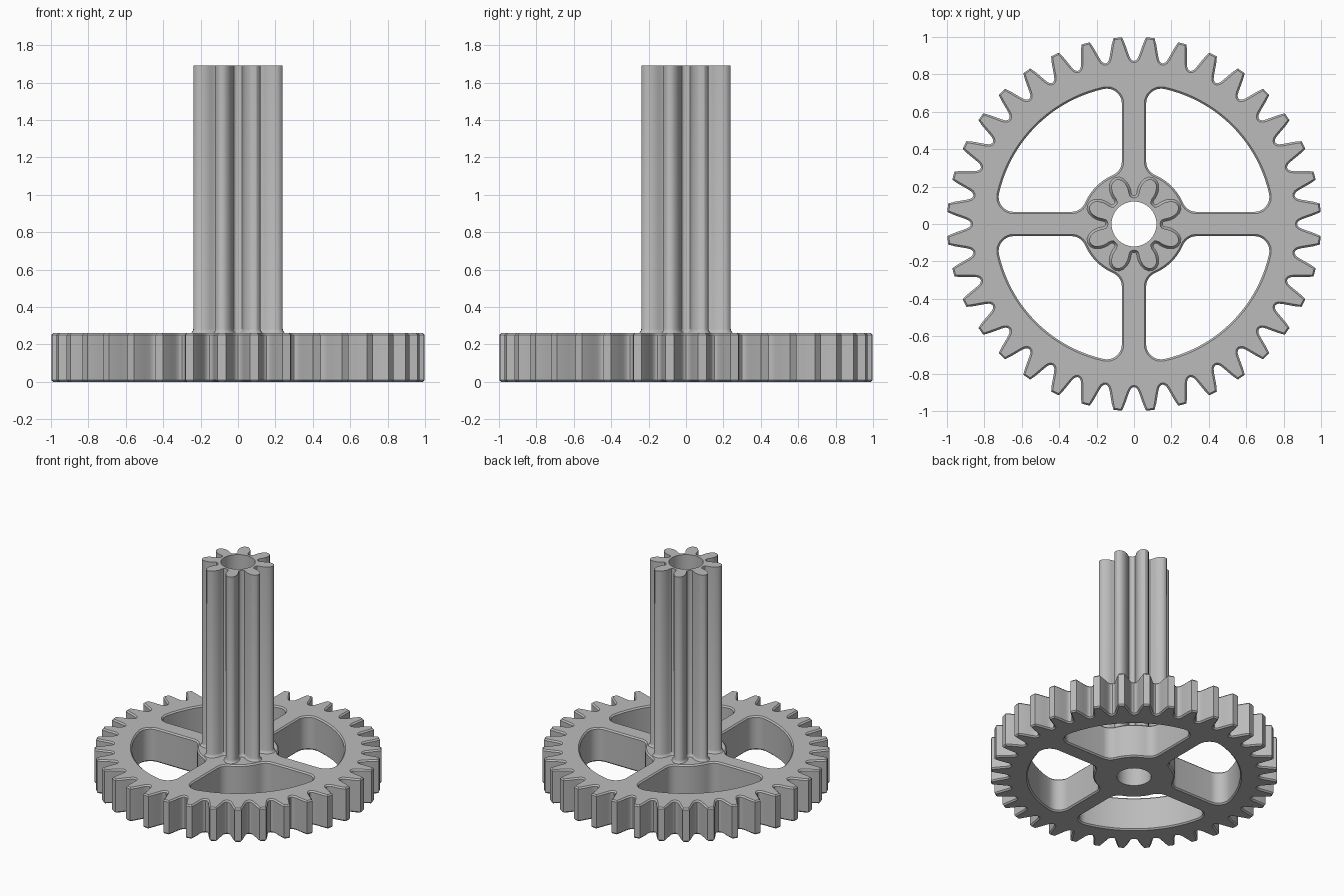
import bpy
import bmesh
from math import sin, cos, radians, degrees, asin, acos, sqrt, atan2
from mathutils import Vector

cube = bpy.data.objects.get("Cube")
if cube:
    bpy.data.objects.remove(cube, do_unlink=True)

grey = bpy.data.materials.new("mid_grey")
grey.use_nodes = True
grey.diffuse_color = (0.5, 0.5, 0.5, 1)
grey.node_tree.nodes["Principled BSDF"].inputs["Base Color"].default_value = (0.5, 0.5, 0.5, 1)


def polar(r, deg):
    return Vector((r * cos(radians(deg)), r * sin(radians(deg))))


def arc(centre, r, start, end, steps):
    return [centre + polar(r, start + (end - start) * i / steps) for i in range(steps + 1)]


def circle(r, steps=64):
    return arc(Vector((0, 0)), r, 0, 360, steps)[:-1]


def toothed(count, flank):
    """Outline of a toothed wheel; flank holds (half angle, radius) from valley to tip."""
    pitch = 360 / count
    outline = []
    for i in range(count):
        middle = (i + 0.5) * pitch
        outline += [polar(r, middle - a) for a, r in flank]
        outline += [polar(r, middle + a) for a, r in reversed(flank[1:])]
    return outline


def grow(loop, distance):
    """Move a counter-clockwise loop outwards along its normals."""
    result = []
    for i, p in enumerate(loop):
        a = (p - loop[i - 1]).normalized()
        b = (loop[(i + 1) % len(loop)] - p).normalized()
        n = Vector((a.y + b.y, -a.x - b.x)).normalized()
        result.append(p + n * distance)
    return result


def solid(name, walls):
    """Stack each loop through (z, growth) levels, then cap the ends around the holes."""
    bm = bmesh.new()
    ends = [[], []]
    for loop, levels in walls:
        rings = [[bm.verts.new((p.x, p.y, z)) for p in grow(loop, d)] for z, d in levels]
        n = len(loop)
        for low, high in zip(rings, rings[1:]):
            for i in range(n):
                j = (i + 1) % n
                bm.faces.new((low[i], low[j], high[j], high[i]))
        for end, ring in zip(ends, (rings[0], rings[-1])):
            end += [bm.edges.get((ring[i], ring[i - 1])) for i in range(n)]
    for end in ends:
        bmesh.ops.triangle_fill(bm, edges=end, use_beauty=True)
    bmesh.ops.recalc_face_normals(bm, faces=bm.faces)
    mesh = bpy.data.meshes.new(name)
    bm.to_mesh(mesh)
    bm.free()
    mesh.materials.append(grey)
    obj = bpy.data.objects.new(name, mesh)
    bpy.context.collection.objects.link(obj)
    bpy.ops.object.select_all(action='DESELECT')
    obj.select_set(True)
    bpy.context.view_layer.objects.active = obj
    bpy.ops.object.shade_smooth_by_angle(angle=radians(30))
    return obj


def window():
    """Rounded opening between two spokes, in the first quadrant."""
    half_spoke, hub, rim, fillet = 0.065, 0.285, 0.74, 0.08
    y = half_spoke + fillet
    outer = Vector((sqrt((rim - fillet) ** 2 - y * y), y))
    inner = Vector((sqrt((hub + fillet) ** 2 - y * y), y))
    out_angle = degrees(atan2(outer.y, outer.x))
    in_angle = degrees(atan2(inner.y, inner.x))
    origin = Vector((0, 0))
    half = arc(origin, hub, 45, in_angle, 6)
    half += arc(inner, fillet, in_angle + 180, 270, 6)[1:]
    half += arc(outer, fillet, -90, out_angle, 8)
    half += arc(origin, rim, out_angle, 45, 10)[1:]
    # Mirror across the diagonal to close the loop
    return half + [Vector((p.y, p.x)) for p in reversed(half[1:-1])]


# Large spoked wheel
THICK, EDGE, TOP, BORE = 0.26, 0.01, 1.69, 0.12
wheel_flank = [(5, 0.872), (4.4, 0.875), (3.8, 0.884), (3.3, 0.902),
               (2.75, 0.93), (2.1, 0.965), (1.3, 1.0)]
outer_levels = [(0, -EDGE), (EDGE, 0), (THICK - EDGE, 0), (THICK, -EDGE)]
hole_levels = [(z, -d) for z, d in outer_levels]
walls = [(toothed(36, wheel_flank), outer_levels),
         (circle(BORE), [(0, 0), (THICK, 0)])]
opening = window()
for turn in range(4):
    walls.append((opening, hole_levels))
    opening = [Vector((-p.y, p.x)) for p in opening]
solid("spoked_gear_wheel", walls)

# Tall pinion with a flared foot
pinion_flank = [(22.5, 0.14), (18, 0.142), (14.5, 0.15), (13.3, 0.165), (13.2, 0.18),
                (12.6, 0.195), (11.5, 0.21), (9.5, 0.227), (7, 0.242), (4, 0.252), (0, 0.256)]
foot = [(THICK - 0.002, 0.014), (THICK + 0.004, 0.008), (THICK + 0.012, 0.003),
        (THICK + 0.022, 0), (TOP, 0)]
solid("pinion_shaft", [(toothed(8, pinion_flank), foot),
                       (circle(BORE), [(THICK - 0.002, 0), (TOP, 0)])])
